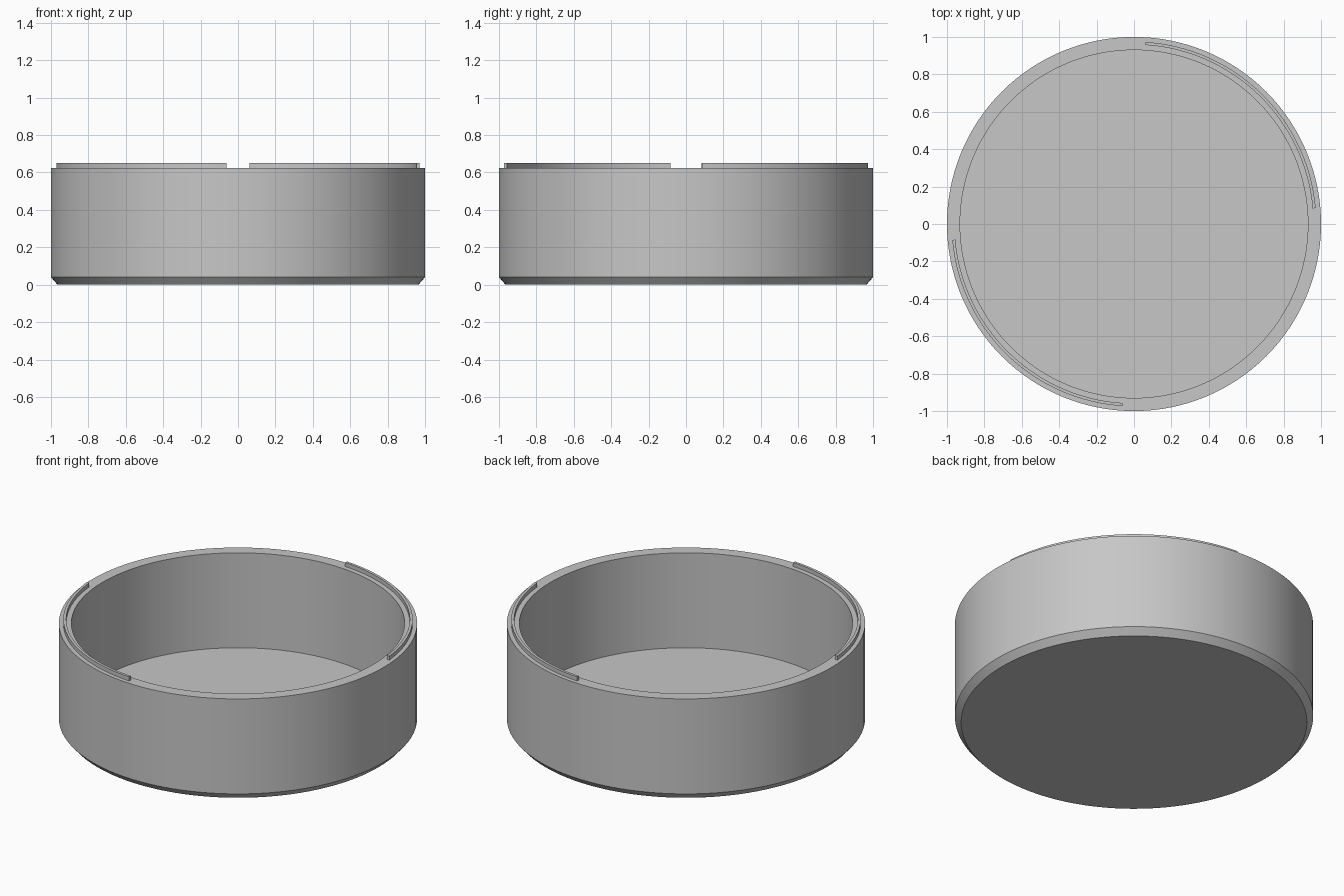
import bpy
import bmesh
from math import cos, sin, radians, tau

cube = bpy.data.objects.get("Cube")
if cube:
    bpy.data.objects.remove(cube, do_unlink=True)

grey = bpy.data.materials.new("light grey")
grey.use_nodes = True
colour = (0.57, 0.57, 0.57, 1)
grey.diffuse_color = colour
grey.node_tree.nodes["Principled BSDF"].inputs["Base Color"].default_value = colour

RIM = 0.625
WALL = 0.93


def finish(name, bm):
    """Turn a bmesh into a smooth-shaded object with sharp edges kept."""
    bmesh.ops.recalc_face_normals(bm, faces=bm.faces)
    mesh = bpy.data.meshes.new(name)
    bm.to_mesh(mesh)
    bm.free()
    mesh.materials.append(grey)
    obj = bpy.data.objects.new(name, mesh)
    bpy.context.collection.objects.link(obj)
    bpy.ops.object.select_all(action="DESELECT")
    obj.select_set(True)
    bpy.context.view_layer.objects.active = obj
    bpy.ops.object.shade_smooth_by_angle(angle=radians(25))
    return obj


# Round open cup: stacked rings from the underside, up and over the rim, to the floor
def make_cup(steps=128):
    bm = bmesh.new()
    profile = [(0.965, 0), (1, 0.04), (1, RIM), (WALL, RIM), (WALL, 0.04)]
    rings = [[bm.verts.new((r * cos(tau * i / steps), r * sin(tau * i / steps), z))
              for i in range(steps)] for r, z in profile]
    for low, high in zip(rings, rings[1:]):
        for i in range(steps):
            j = (i + 1) % steps
            bm.faces.new((low[i], low[j], high[j], high[i]))
    bm.faces.new(rings[0])
    bm.faces.new(rings[-1])
    return finish("cup_body", bm)


# Thin locating ridge: a small rectangle swept along a quarter of the rim
def make_ridge(name, start, end, steps=40):
    bm = bmesh.new()
    inner, outer, low, top = 0.959, 0.975, RIM - 0.01, 0.65
    section = [(inner, low), (outer, low), (outer, top), (inner, top)]
    rows = []
    for i in range(steps + 1):
        a = radians(start + (end - start) * i / steps)
        rows.append([bm.verts.new((r * cos(a), r * sin(a), z)) for r, z in section])
    for near, far in zip(rows, rows[1:]):
        for k in range(4):
            n = (k + 1) % 4
            bm.faces.new((near[k], near[n], far[n], far[k]))
    bm.faces.new(rows[0])
    bm.faces.new(rows[-1])
    return finish(name, bm)


make_cup()
for name, turn in (("back_left_ridge", 0), ("front_right_ridge", 180)):
    make_ridge(name, turn + 5, turn + 86.4)
